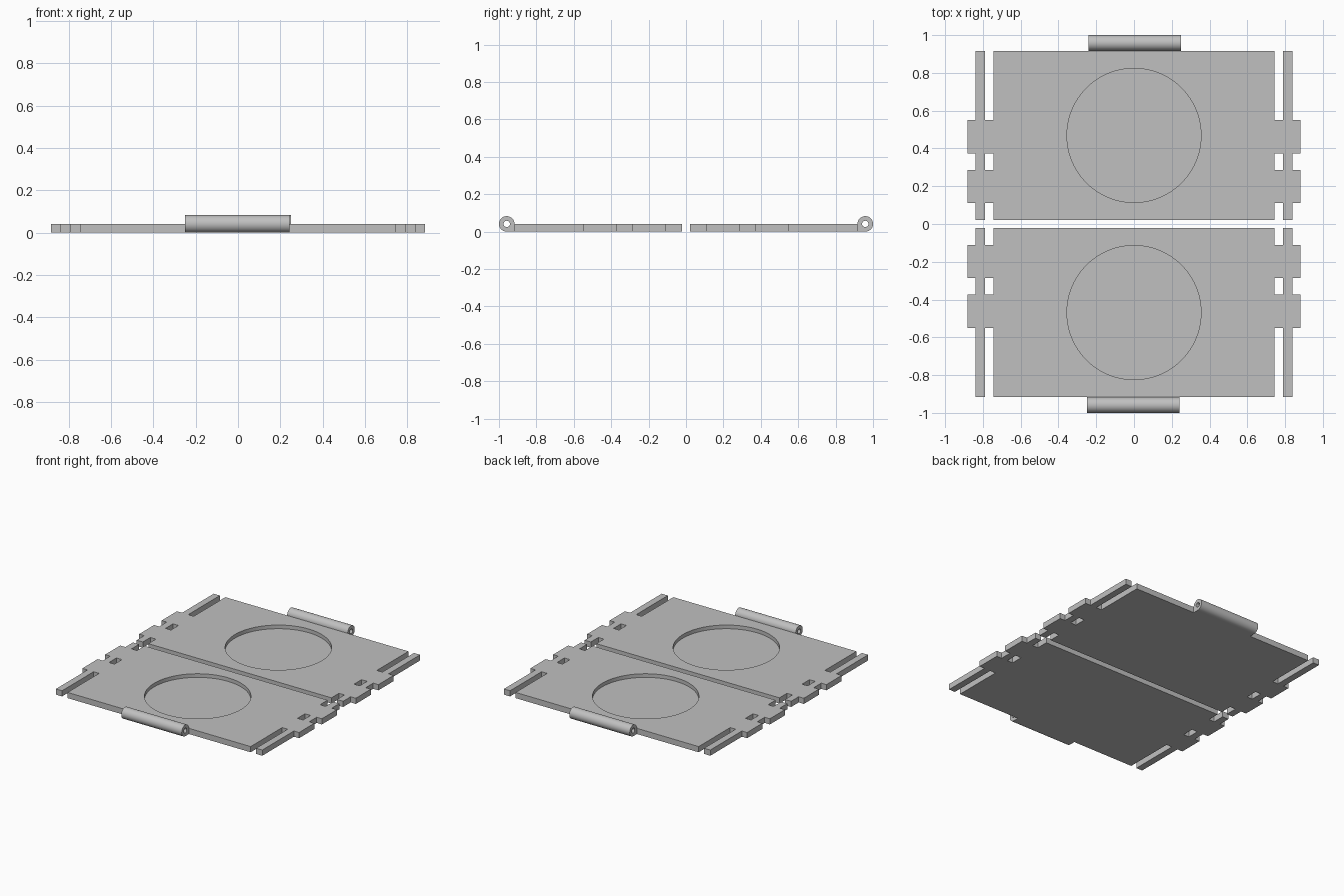
import bpy, bmesh, math
from mathutils import Matrix

cube = bpy.data.objects.get("Cube")
if cube:
    bpy.data.objects.remove(cube, do_unlink=True)

GRAY = (0.53, 0.53, 0.53, 1)
mat = bpy.data.materials.new("light_gray")
mat.use_nodes = True
mat.diffuse_color = GRAY
mat.node_tree.nodes["Principled BSDF"].inputs["Base Color"].default_value = GRAY

THICK = 0.042
Y_IN, Y_OUT = 0.022, 0.917             # inner and outer edges of a plate
BODY, RAIL, EDGE, TAB = 0.745, 0.79, 0.84, 0.882
ROWS = (0.11, 0.285, 0.372, 0.55)      # tab starts and ends
R_BARREL, R_PIN = 0.0415, 0.017


def finish(bm, name, smooth=False):
    bmesh.ops.recalc_face_normals(bm, faces=bm.faces)
    mesh = bpy.data.meshes.new(name)
    bm.to_mesh(mesh)
    bm.free()
    mesh.materials.append(mat)
    obj = bpy.data.objects.new(name, mesh)
    bpy.context.collection.objects.link(obj)
    if smooth:
        bpy.ops.object.select_all(action="DESELECT")
        obj.select_set(True)
        bpy.context.view_layer.objects.active = obj
        bpy.ops.object.shade_smooth_by_angle(angle=math.radians(30))
    return obj


def prism(points, z0, z1):
    """Flat outline raised to a solid."""
    bm = bmesh.new()
    face = bm.faces.new([bm.verts.new((x, y, z0)) for x, y in points])
    new = bmesh.ops.extrude_face_region(bm, geom=[face])["geom"]
    top = [v for v in new if isinstance(v, bmesh.types.BMVert)]
    bmesh.ops.translate(bm, verts=top, vec=(0, 0, z1 - z0))
    return bm


def cut(obj, cutter):
    """Subtract the cutter, then discard it."""
    mod = obj.modifiers.new("cut", "BOOLEAN")
    mod.operation = "DIFFERENCE"
    mod.solver = "EXACT"
    mod.object = cutter
    bpy.context.view_layer.update()
    graph = bpy.context.evaluated_depsgraph_get()
    mesh = bpy.data.meshes.new_from_object(obj.evaluated_get(graph))
    obj.modifiers.clear()
    obj.data = mesh
    bpy.data.objects.remove(cutter, do_unlink=True)


def plate(name):
    a, b, c, d = ROWS
    # Right-hand outline: end notch, tabs, rail and the long open slot
    half = [(BODY, Y_IN), (BODY, a), (RAIL, a), (RAIL, Y_IN), (EDGE, Y_IN),
            (EDGE, a), (TAB, a), (TAB, b), (EDGE, b), (EDGE, c), (TAB, c),
            (TAB, d), (EDGE, d), (EDGE, Y_OUT), (RAIL, Y_OUT), (RAIL, d),
            (BODY, d), (BODY, Y_OUT)]
    outline = half + [(-x, y) for x, y in reversed(half)]
    obj = finish(prism(outline, 0, THICK), name)
    # Closed slots between the tab rows
    for s in (-1, 1):
        slot = [(s * BODY, b), (s * RAIL, b), (s * RAIL, c), (s * BODY, c)]
        cut(obj, finish(prism(slot, -0.1, 0.1), "slot_cutter"))
    # Round recess
    n = 96
    ring = [(0.355 * math.cos(2 * math.pi * i / n),
             0.469 + 0.355 * math.sin(2 * math.pi * i / n)) for i in range(n)]
    cut(obj, finish(prism(ring, 0.015, 0.1), "recess_cutter"))
    return obj


def barrel(name):
    """Tube along x whose lower inner quarter is squared into the plate."""
    n = 48
    cy = Y_OUT + R_BARREL
    bm = bmesh.new()
    loops = []
    for x in (-0.242, 0.25):
        for outer in (True, False):
            loop = []
            for i in range(n):
                t = 2 * math.pi * i / n
                c, s = math.cos(t), math.sin(t)
                r = R_BARREL if outer else R_PIN
                if outer and c < 0 and s < 0:
                    r /= max(-c, -s)
                loop.append(bm.verts.new((x, cy + r * c, R_BARREL + r * s)))
            loops.append(loop)
    out0, in0, out1, in1 = loops
    for p, q in ((out0, out1), (in0, in1), (out0, in0), (out1, in1)):
        for i in range(n):
            j = (i + 1) % n
            bm.faces.new((p[i], p[j], q[j], q[i]))
    return finish(bm, name, smooth=True)


# The front half is the back half turned half a revolution
for side, turn in (("back", 0), ("front", math.pi)):
    for part in (plate(side + "_plate"), barrel(side + "_hinge_barrel")):
        part.data.transform(Matrix.Rotation(turn, 4, "Z"))
